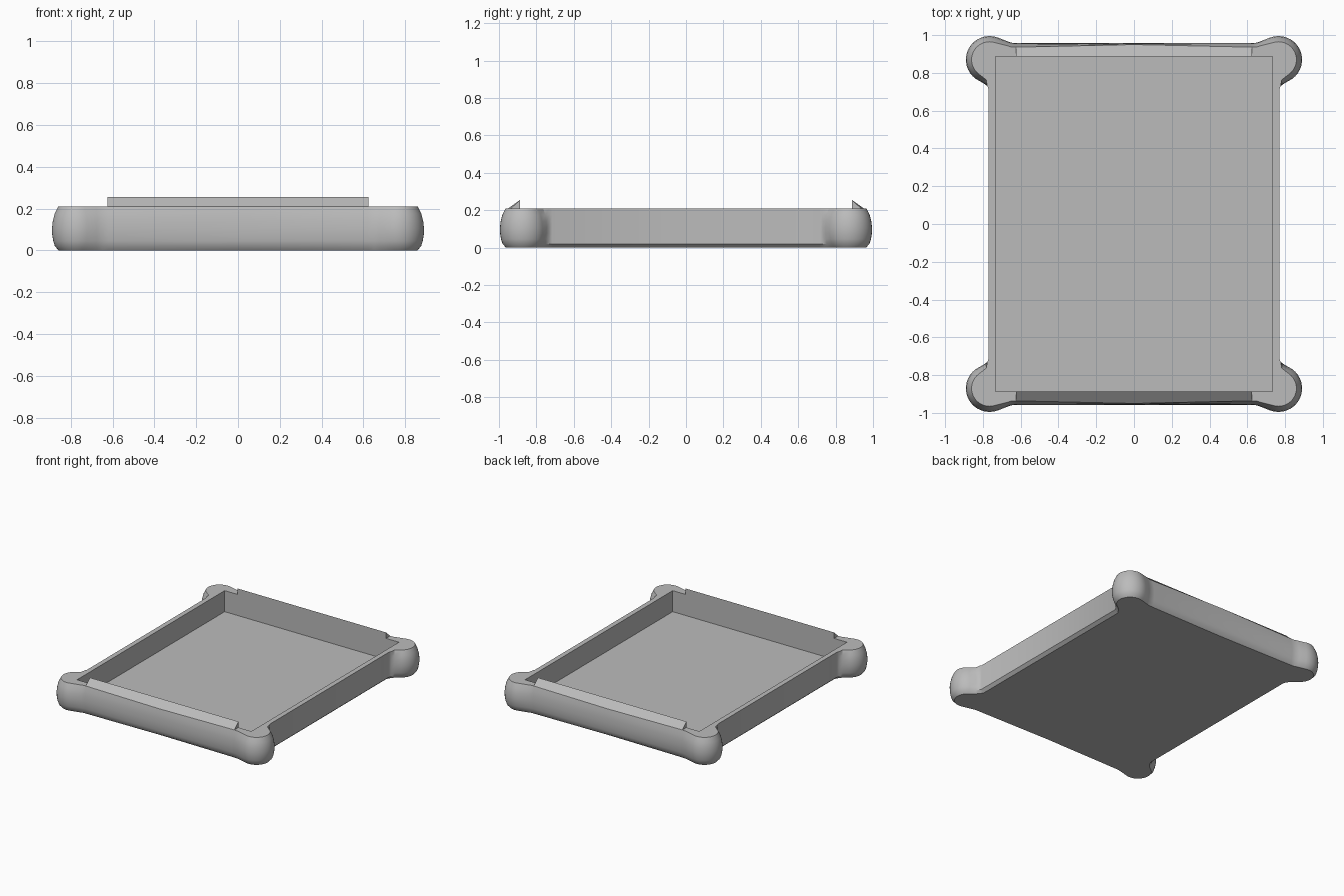
import bpy, bmesh, math

cube = bpy.data.objects.get("Cube")
if cube:
    bpy.data.objects.remove(cube, do_unlink=True)

GREY = (0.5, 0.5, 0.5, 1)
mat = bpy.data.materials.new("plain grey")
mat.use_nodes = True
mat.diffuse_color = GREY
mat.node_tree.nodes["Principled BSDF"].inputs["Base Color"].default_value = GREY

TOP, FLOOR = 0.21, 0.05
IN_X, IN_Y = 0.733, 0.887


def finish(bm, name, angle):
    bmesh.ops.recalc_face_normals(bm, faces=bm.faces)
    mesh = bpy.data.meshes.new(name)
    bm.to_mesh(mesh)
    bm.free()
    mesh.materials.append(mat)
    ob = bpy.data.objects.new(name, mesh)
    bpy.context.collection.objects.link(ob)
    bpy.ops.object.select_all(action="DESELECT")
    ob.select_set(True)
    bpy.context.view_layer.objects.active = ob
    bpy.ops.object.shade_smooth_by_angle(angle=math.radians(angle))
    return ob


def outline(corner, side, end):
    """Closed loop: straight walls flowing into a round bumper at each corner."""
    r = 0.125 - corner
    q = [(0.77 - side, 0.715), (0.777 - side, 0.73),
         (0.797 - 0.5 * corner, 0.745 + 0.6 * corner)]
    for i in range(17):
        a = math.radians(-55 + i * 10.3)
        q.append((0.765 + r * math.cos(a), 0.87 + r * math.sin(a)))
    q += [(0.675, 0.969 - 0.8 * corner), (0.65, 0.96 - 0.75 * corner),
          (0.62, 0.957 - 0.7 * corner)]
    mid = (0, 0.957 - end)
    left = [(-x, y) for x, y in reversed(q)]
    half = q + [mid] + left
    return half + [(-x, -y) for x, y in half]


# Tray body: stacked outlines, swelling at mid height
LEVELS = [(0, 0.032, 0.022, 0.03), (0.02, 0.014, 0, 0.008),
          (0.045, 0.006, 0, 0.003), (0.075, 0.001, 0, 0), (0.105, 0, 0, 0),
          (0.14, 0.004, 0, 0.001), (0.175, 0.013, 0, 0.003),
          (TOP, 0.03, 0, 0.007)]
bm = bmesh.new()
rings = [[bm.verts.new((x, y, z)) for x, y in outline(c, s, e)]
         for z, c, s, e in LEVELS]
n = len(rings[0])
for low, high in zip(rings, rings[1:]):
    for i in range(n):
        j = (i + 1) % n
        bm.faces.new((low[i], low[j], high[j], high[i]))
bm.faces.new(rings[0])

# Cavity walls, floor and flat rim
rect = [(IN_X, IN_Y), (-IN_X, IN_Y), (-IN_X, -IN_Y), (IN_X, -IN_Y)]
lip = [bm.verts.new((x, y, TOP)) for x, y in rect]
base = [bm.verts.new((x, y, FLOOR)) for x, y in rect]
bm.faces.new(base)
for i in range(4):
    j = (i + 1) % 4
    bm.faces.new((lip[i], lip[j], base[j], base[i]))
bm.edges.ensure_lookup_table()
rim = [e for e in bm.edges if len(e.link_faces) == 1]
bmesh.ops.triangle_fill(bm, edges=rim, use_beauty=True)
finish(bm, "tray_body", 30)

# Sloped retaining lips on the front and back walls
for name, s in (("front_lip", -1), ("back_lip", 1)):
    bm = bmesh.new()
    cols = []
    for x, y in ((-0.625, 0.936), (0, 0.95), (0.625, 0.936)):
        cols.append([bm.verts.new((x, s * IN_Y, TOP)),
                     bm.verts.new((x, s * IN_Y, 0.255)),
                     bm.verts.new((x, s * y, TOP))])
    for a, b in zip(cols, cols[1:]):
        for i in range(3):
            j = (i + 1) % 3
            bm.faces.new((a[i], a[j], b[j], b[i]))
    bm.faces.new(cols[0])
    bm.faces.new(cols[2])
    finish(bm, name, 20)
